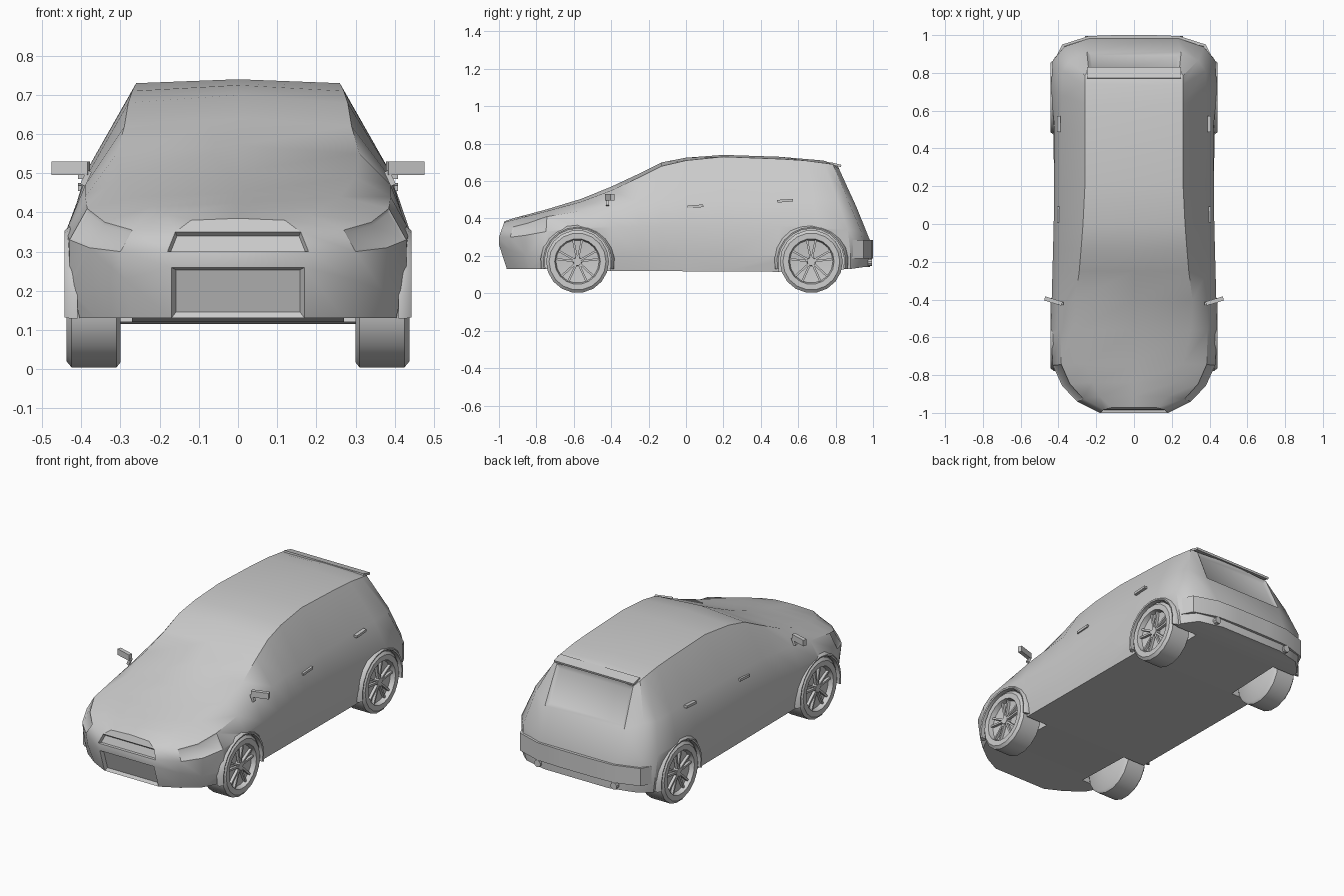
import bpy, bmesh
from math import sin, cos, pi, radians
from mathutils import Matrix, Vector

default = bpy.data.objects.get("Cube")
if default:
    bpy.data.objects.remove(default, do_unlink=True)

grey = bpy.data.materials.new("pale grey")
grey.use_nodes = True
grey.diffuse_color = (.6, .6, .6, 1)
grey.node_tree.nodes["Principled BSDF"].inputs["Base Color"].default_value = grey.diffuse_color


def finish(name, bm, mirror=False):
    """Turn a bmesh into a named object, optionally reflected across x."""
    if mirror:
        bmesh.ops.scale(bm, vec=(-1, 1, 1), verts=bm.verts)
    bmesh.ops.recalc_face_normals(bm, faces=bm.faces)
    mesh = bpy.data.meshes.new(name)
    bm.to_mesh(mesh)
    bm.free()
    mesh.materials.append(grey)
    obj = bpy.data.objects.new(name, mesh)
    bpy.context.collection.objects.link(obj)
    return obj


def smooth(obj, degrees=35):
    bpy.ops.object.select_all(action='DESELECT')
    obj.select_set(True)
    bpy.context.view_layer.objects.active = obj
    bpy.ops.object.shade_smooth_by_angle(angle=radians(degrees))


def add_box(bm, centre, size, rotation=Matrix()):
    bmesh.ops.create_cube(bm, size=1, matrix=Matrix.Translation(centre)
                          @ rotation @ Matrix.Diagonal((*size, 1)))


def add_lathe(bm, profile, y, z, sides):
    """Spin (x, radius) points about an axle parallel to x."""
    rings = [[bm.verts.new((x, y + r * cos(2 * pi * i / sides), z + r * sin(2 * pi * i / sides)))
              for i in range(sides)] for x, r in profile]
    for a, b in zip(rings, rings[1:]):
        for i in range(sides):
            j = (i + 1) % sides
            bm.faces.new((a[i], a[j], b[j], b[i]))
    bm.faces.new(rings[0])
    bm.faces.new(rings[-1])


def track(keys, y):
    """Linear interpolation along rows of (y, value, ...)."""
    for a, b in zip(keys, keys[1:]):
        if y <= b[0]:
            t = (y - a[0]) / (b[0] - a[0])
            return [p + (q - p) * t for p, q in zip(a[1:], b[1:])]
    return list(keys[-1][1:])


# Lengthwise body lines as rows of (y, half width, height)
floor_line = [(-1, .17, .13), (-.94, .27, .13), (-.86, .36, .13), (-.75, .41, .13),
              (-.4, .41, .12), (.5, .41, .115), (.88, .41, .13), (.95, .34, .14), (.985, .2, .14)]
sill_line = [(-1, .17, .26), (-.94, .29, .23), (-.86, .37, .2), (-.75, .43, .2),
             (0, .42, .2), (.72, .43, .2), (.88, .42, .2), (.95, .36, .2), (.985, .22, .2)]
waist_line = [(-1, .18, .3), (-.94, .3, .3), (-.86, .38, .31), (-.75, .43, .33), (-.56, .44, .35),
              (0, .425, .36), (.5, .42, .36), (.72, .44, .35), (.88, .43, .34),
              (.95, .37, .33), (.985, .23, .28)]
shoulder_line = [(-1, .16, .35), (-.94, .27, .355), (-.86, .34, .375), (-.75, .385, .41),
                 (-.56, .39, .44), (-.4, .39, .47), (-.13, .39, .5), (.5, .385, .51),
                 (.88, .38, .5), (.95, .34, .5), (.985, .25, .46)]
roof_line = [(-1, .12, .38), (-.94, .18, .395), (-.86, .22, .415), (-.75, .26, .44), (-.56, .3, .49),
             (-.4, .31, .55), (-.25, .29, .62), (-.13, .28, .68), (0, .27, .71), (.2, .26, .73),
             (.72, .26, .71), (.95, .26, .69), (.985, .24, .665)]
crown_line = [(-1, .385), (-.94, .405), (-.75, .45), (-.56, .505), (-.4, .57), (-.25, .64),
              (-.13, .7), (0, .725), (.2, .74), (.5, .73), (.88, .71), (.985, .685)]
levels = [floor_line, sill_line, waist_line, shoulder_line, roof_line]
stations = [row[0] for row in roof_line]
stations[-2:-2] = [.88]
stations[-4:-4] = [.5]
stations.sort()


def lean(x, y, z):
    """Rake the nose and the tailgate."""
    if y < -.7:
        y += (-.7 - y) / .3 * (.35 * max(0, .25 - z) + .35 * max(0, z - .3))
    elif y > .5:
        y -= (y - .5) / .5 * .47 * max(0, z - .3)
    return Vector((x, y, z))


# Body shell: loft the sections and close both ends with level strips
bm = bmesh.new()
rings = []
for y in stations:
    half = [track(line, y) for line in levels]
    points = [(-x, z) for x, z in half] + [(0, track(crown_line, y)[0])] + half[::-1]
    rings.append([bm.verts.new(lean(x, y, z)) for x, z in points])
count = len(rings[0])
strips = []
for a, b in zip(rings, rings[1:]):
    strips.append([bm.faces.new((a[i], a[(i + 1) % count], b[(i + 1) % count], b[i]))
                   for i in range(count)])
caps = []
for ring in (rings[0], rings[-1]):
    caps.append([bm.faces.new((ring[i], ring[i + 1], ring[-2 - i], ring[-1 - i])) for i in range(4)])
    bm.faces.new(ring[4:7])
bmesh.ops.recalc_face_normals(bm, faces=bm.faces)


def recess(faces, border, depth):
    bmesh.ops.inset_region(bm, faces=faces, thickness=border, depth=-depth, use_even_offset=True)


# Grille, lower intake, rear window and headlight recesses
nose, tail = caps
recess([nose[2]], .006, .015)
recess([nose[0]], .012, .015)
recess([tail[3]], .02, .012)
for side in (2, count - 4):
    recess([strips[1][side], strips[2][side]], .008, .004)
body = finish("body_shell", bm)

# Wheel arch openings
axles = {"front": -.58, "rear": .67}
hub_height = .17
bm = bmesh.new()
for y in axles.values():
    for side in (-1, 1):
        add_lathe(bm, [(side * .27, .18), (side * .6, .18)], y, hub_height, 20)
cutter = finish("arch_cutter", bm)
cutter.hide_render = True
cut = body.modifiers.new("arches", 'BOOLEAN')
cut.operation, cut.solver, cut.object = 'DIFFERENCE', 'EXACT', cutter
bpy.context.view_layer.objects.active = body
bpy.ops.object.modifier_apply(modifier="arches")
bpy.data.objects.remove(cutter, do_unlink=True)
smooth(body)

tyre = [(.3, .03), (.3, .155), (.31, .168), (.425, .168), (.438, .152), (.437, .122),
        (.41, .115), (.4, .03)]
for end, y in axles.items():
    for side, flip in (("left", False), ("right", True)):
        # Tyre with dished rim
        bm = bmesh.new()
        add_lathe(bm, tyre, y, hub_height, 18)
        smooth(finish(f"{end}_{side}_tyre", bm, flip), 40)

        # Hub and paired spokes
        bm = bmesh.new()
        add_lathe(bm, [(.4, .025), (.425, .022)], y, hub_height, 10)
        for i in range(10):
            angle = 2 * pi * (i // 2) / 5 + (.2 if i % 2 else -.2)
            turn = Matrix.Rotation(angle, 4, 'X')
            centre = Vector((.415, y, hub_height)) + turn @ Vector((0, 0, .067))
            add_box(bm, centre, (.016, .011, .1), turn)
        finish(f"{end}_{side}_spokes", bm, flip)

        # Flared arch lip
        bm = bmesh.new()
        lip = [(.41, .176), (.44, .176), (.443, .184), (.425, .198), (.41, .198)]
        arcs = []
        for i in range(13):
            a = radians(-12 + 17 * i)
            arcs.append([bm.verts.new((x, y + r * cos(a), hub_height + r * sin(a))) for x, r in lip])
        for a, b in zip(arcs, arcs[1:]):
            for i in range(len(lip)):
                j = (i + 1) % len(lip)
                bm.faces.new((a[i], a[j], b[j], b[i]))
        bm.faces.new(arcs[0])
        bm.faces.new(arcs[-1])
        smooth(finish(f"{end}_{side}_arch_lip", bm, flip), 40)

for side, flip in (("left", False), ("right", True)):
    # Door mirror on a short stalk
    bm = bmesh.new()
    add_box(bm, (.427, -.408, .513), (.096, .022, .034), Matrix.Rotation(radians(17), 4, 'Z'))
    add_box(bm, (.388, -.42, .488), (.014, .016, .04), Matrix.Rotation(radians(-25), 4, 'Y'))
    finish(f"{side}_door_mirror", bm, flip)

    # Door handles
    bm = bmesh.new()
    for y, z in ((.05, .465), (.53, .495)):
        add_box(bm, (.398, y, z), (.02, .085, .014), Matrix.Rotation(radians(4), 4, 'X'))
    finish(f"{side}_door_handles", bm, flip)

    # Exhaust pipe
    bm = bmesh.new()
    bmesh.ops.create_cone(bm, cap_ends=True, segments=10, radius1=.02, radius2=.02, depth=.06,
                          matrix=Matrix.Translation((.24, .965, .165)) @ Matrix.Rotation(pi / 2, 4, 'X'))
    smooth(finish(f"{side}_exhaust", bm, flip))

# Wraparound rear bumper
bm = bmesh.new()
outline = [(.42, .87), (.38, .95), (.24, .995), (.1, 1)]
outline += [(-x, y) for x, y in reversed(outline)]
base = bm.faces.new([bm.verts.new((x, y, .185)) for x, y in outline])
raised = bmesh.ops.extrude_face_region(bm, geom=[base])["geom"]
bmesh.ops.translate(bm, vec=(0, 0, .1), verts=[v for v in raised if isinstance(v, bmesh.types.BMVert)])
smooth(finish("rear_bumper", bm))

# Roof spoiler over the rear window
bm = bmesh.new()
add_box(bm, (0, .8, .688), (.5, .06, .012), Matrix.Rotation(radians(-14), 4, 'X'))
finish("roof_spoiler", bm)
